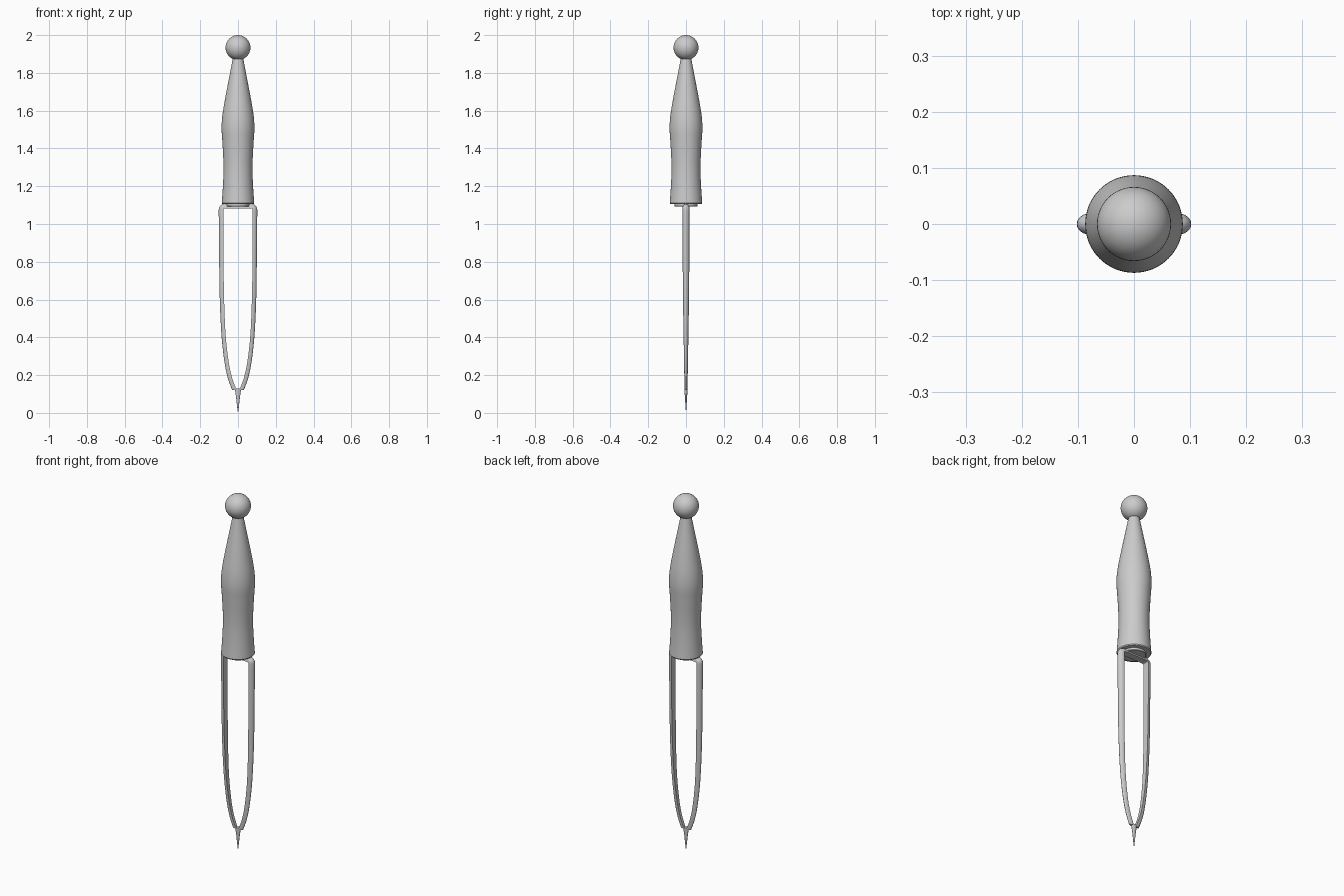
import bpy, bmesh, math
from mathutils import Vector

if "Cube" in bpy.data.objects:
    bpy.data.objects.remove(bpy.data.objects["Cube"])


def spline(pts, steps):
    """Catmull-Rom interpolation of control points of any dimension."""
    p = [Vector(q) for q in [pts[0]] + list(pts) + [pts[-1]]]
    out = []
    for i in range(1, len(p) - 2):
        a, b, c, d = p[i - 1:i + 3]
        for s in range(steps):
            t = s / steps
            out.append(0.5 * (2 * b + (c - a) * t + (2 * a - 5 * b + 4 * c - d) * t * t
                              + (3 * b - a - 3 * c + d) * t ** 3))
    out.append(p[-1])
    return out


def skin(name, rings, angle=35):
    """Join closed rings of points into a capped tube."""
    bm = bmesh.new()
    loops = [[bm.verts.new(v) for v in r] for r in rings]
    n = len(loops[0])
    for a, b in zip(loops, loops[1:]):
        for i in range(n):
            j = (i + 1) % n
            bm.faces.new((a[i], a[j], b[j], b[i]))
    bm.faces.new(loops[0][::-1])
    bm.faces.new(loops[-1])
    bmesh.ops.recalc_face_normals(bm, faces=bm.faces)
    me = bpy.data.meshes.new(name)
    bm.to_mesh(me)
    bm.free()
    ob = bpy.data.objects.new(name, me)
    bpy.context.collection.objects.link(ob)
    smooth(ob, angle)
    return ob


def smooth(ob, angle=35):
    bpy.ops.object.select_all(action='DESELECT')
    ob.select_set(True)
    bpy.context.view_layer.objects.active = ob
    bpy.ops.object.shade_smooth_by_angle(angle=math.radians(angle))


def lathe(name, profile, n=64, flat=1.0):
    return skin(name, [[(r * math.cos(2 * math.pi * i / n), flat * r * math.sin(2 * math.pi * i / n), z)
                        for i in range(n)] for r, z in profile])


# Turned handle with a slim waist and flared foot
body = spline([(0.086, 1.11), (0.081, 1.18), (0.077, 1.27), (0.078, 1.35), (0.083, 1.44),
               (0.087, 1.51), (0.082, 1.58), (0.067, 1.67), (0.048, 1.77), (0.029, 1.87),
               (0.027, 1.89)], 5)
lathe("handle", [(0.083, 1.105)] + [tuple(v) for v in body])

# Ball on the end of the handle
bpy.ops.mesh.primitive_uv_sphere_add(segments=48, ring_count=24, radius=0.066, location=(0, 0, 1.934))
ball = bpy.context.object
ball.name = "ball_knob"
smooth(ball)

# Collar disc under the handle
lathe("collar", [(0.058, 1.092), (0.06, 1.094), (0.06, 1.11)], 48)

# Bent arm, D-shaped section: x, z, half thickness, half width
straight = [(0, 1.094, 0.011, 0.019), (0.06, 1.094, 0.011, 0.019)]
bend = [(0.071 + 0.019 * math.sin(a), 1.075 + 0.019 * math.cos(a), 0.012, 0.019)
        for a in [math.radians(d) for d in range(0, 91, 15)]]
leg = spline([(0.090, 1.05, 0.012, 0.019), (0.0885, 0.85, 0.0115, 0.018), (0.0855, 0.62, 0.0115, 0.016),
              (0.077, 0.42, 0.011, 0.013), (0.062, 0.28, 0.011, 0.0105), (0.044, 0.19, 0.011, 0.009),
              (0.019, 0.12, 0.011, 0.008)], 6)
path = [Vector(p) for p in straight + bend] + leg
rings = []
for i, p in enumerate(path):
    t = path[min(i + 1, len(path) - 1)] - path[max(i - 1, 0)]
    t = Vector((t[0], t[1])).normalized()
    if i == len(path) - 1:
        t = Vector((0, -1))
    nx, nz = -t.y, t.x
    ring = []
    for k in range(13):
        a = math.pi * k / 12
        o = p[2] * (2 * math.sin(a) - 1)
        ring.append((p[0] + nx * o, p[3] * math.cos(a), p[1] + nz * o))
    rings.append(ring)
arms = skin("fork_arms", rings, 40)
bm = bmesh.new()
bm.from_mesh(arms.data)
bmesh.ops.delete(bm, geom=[f for f in bm.faces if all(abs(v.co.x) < 1e-5 for v in f.verts)],
                 context='FACES_ONLY')
bm.to_mesh(arms.data)
bm.free()
mirror = arms.modifiers.new("mirror", 'MIRROR')
mirror.use_clip = True

# Pointed tip where the arms meet
lathe("needle_tip", [(0.0005, 0), (0.005, 0.035), (0.010, 0.08), (0.016, 0.122), (0.016, 0.128)], 24, 0.55)
